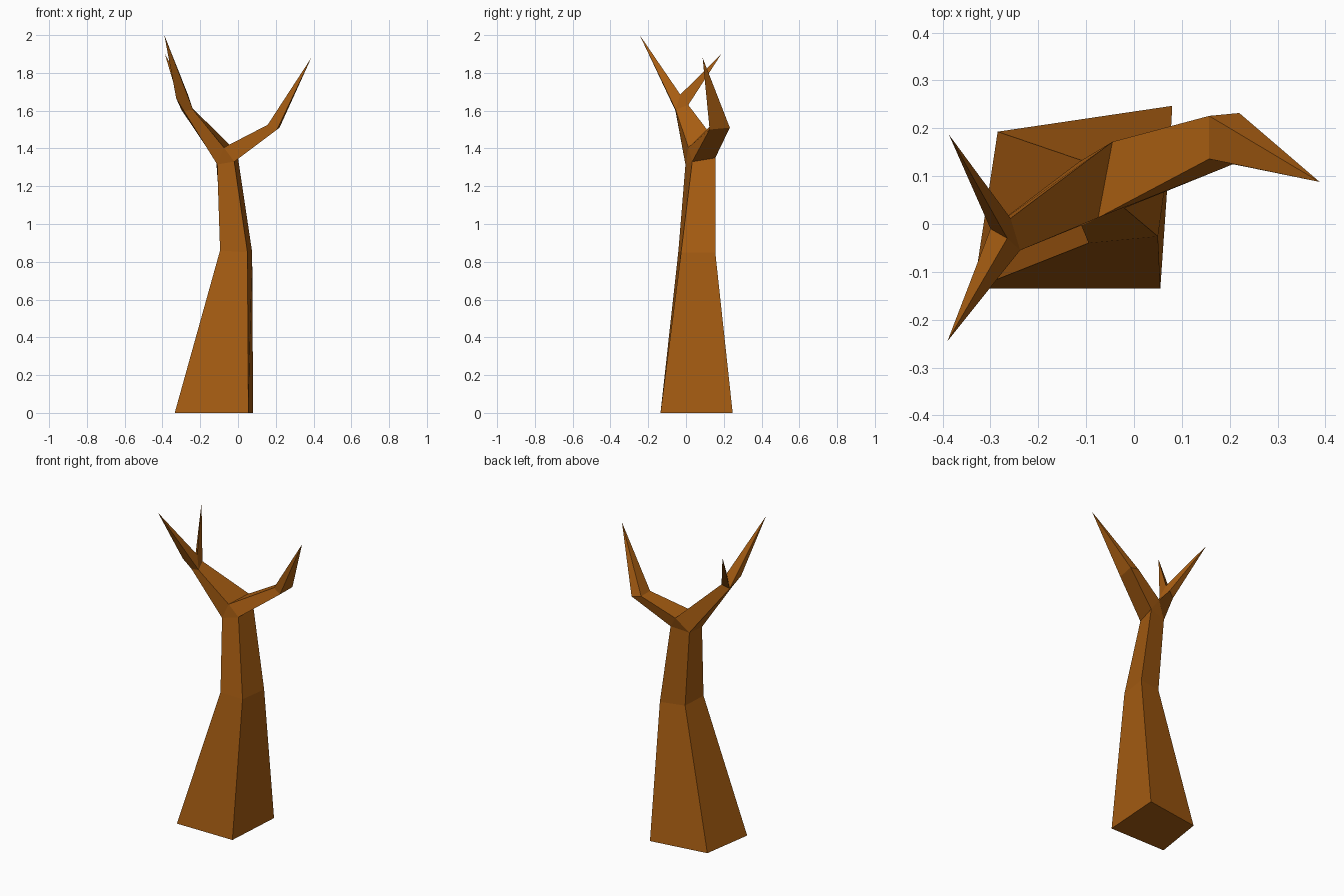
import bpy
import bmesh

# Remove the default cube only
default_cube = bpy.data.objects.get("Cube")
if default_cube:
    bpy.data.objects.remove(default_cube, do_unlink=True)

# Single bark colour
bark = bpy.data.materials.new("brown_bark")
bark.use_nodes = True
bark_colour = (0.39, 0.11, 0.006, 1)
bark.diffuse_color = bark_colour
bark.node_tree.nodes["Principled BSDF"].inputs["Base Color"].default_value = bark_colour

bm = bmesh.new()


def ring(*points):
    """Add the corner points of one cross-section."""
    return [bm.verts.new(point) for point in points]


def bridge(lower, upper):
    """Join two cross-sections with a band of quads."""
    for i in range(len(lower)):
        j = (i + 1) % len(lower)
        bm.faces.new((lower[i], lower[j], upper[j], upper[i]))


def spike(section, tip):
    """Close a cross-section with a fan of triangles to a point."""
    for i in range(len(section)):
        bm.faces.new((section[i], section[(i + 1) % len(section)], tip))


# Trunk: wide leaning foot, waist and crown, each front-left to back-left
foot = ring((-.335, -.135, 0), (.055, -.135, 0), (.08, .247, 0), (-.285, .193, 0))
waist = ring((-.095, -.04, .86), (.05, -.026, .85), (.075, .155, .85), (-.08, .123, .855))
crown = ring((-.11, -.003, 1.315), (-.02, .033, 1.33), (0, .155, 1.35), (-.115, .13, 1.33))
bm.faces.new(foot)
bridge(foot, waist)
bridge(waist, crown)

# Saddle ridge where the trunk forks into two limbs
front_left, front_right, back_right, back_left = crown
saddle_front, saddle_back = ring((-.075, .013, 1.405), (-.045, .172, 1.42))
bm.faces.new((front_left, front_right, saddle_front))
bm.faces.new((back_right, back_left, saddle_back))

# Single limb on the +x side, bent upward to a point
elbow = ring((.207, .125, 1.5), (.22, .232, 1.51), (.157, .226, 1.525), (.157, .136, 1.525))
bridge([front_right, back_right, saddle_back, saddle_front], elbow)
spike(elbow, ring((.388, .088, 1.88))[0])

# Limb on the -x side, ending in a small second fork
knuckle = ring((-.3, -.01, 1.605), (-.288, -.056, 1.6), (-.238, -.055, 1.605), (-.258, .012, 1.63))
bridge([back_left, front_left, saddle_front, saddle_back], knuckle)
outer_back, outer_front, inner_front, inner_back = knuckle
notch, bulge = ring((-.265, -.03, 1.685), (-.327, -.086, 1.665))

# Short twig pointing backward, tall twig pointing forward
short_tip, tall_tip = ring((-.387, .187, 1.9), (-.39, -.245, 2))
spike([inner_back, outer_back, notch], short_tip)
for corners in (
    (inner_front, inner_back, notch),
    (inner_front, notch, tall_tip),
    (notch, outer_back, tall_tip),
    (outer_back, bulge, tall_tip),
    (outer_back, outer_front, bulge),
    (outer_front, tall_tip, bulge),
    (outer_front, inner_front, tall_tip),
):
    bm.faces.new(corners)

# Flat-shaded object with outward normals
bmesh.ops.recalc_face_normals(bm, faces=bm.faces[:])
mesh = bpy.data.meshes.new("bare_tree")
bm.to_mesh(mesh)
bm.free()
mesh.materials.append(bark)
tree = bpy.data.objects.new("bare_tree", mesh)
bpy.context.scene.collection.objects.link(tree)
